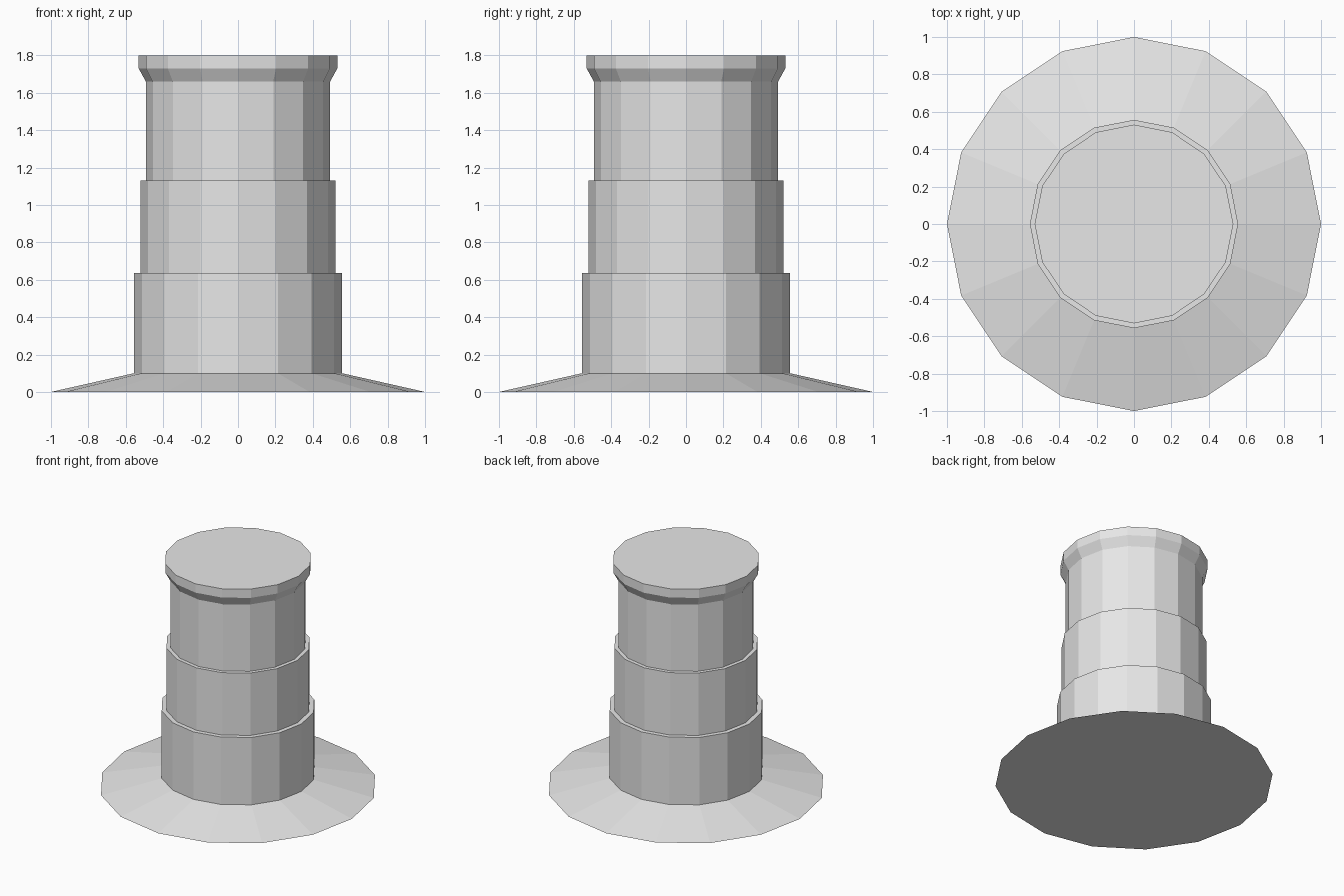
import bpy
import bmesh
from math import cos, sin, tau

SIDES = 16

cube = bpy.data.objects.get("Cube")
if cube:
    bpy.data.objects.remove(cube, do_unlink=True)

grey = bpy.data.materials.new("light_grey")
grey.use_nodes = True
grey.diffuse_color = (0.8, 0.8, 0.8, 1)
grey.node_tree.nodes["Principled BSDF"].inputs["Base Color"].default_value = (0.8, 0.8, 0.8, 1)


def lathe(name, profile, cap_bottom=False, cap_top=False):
    """Turn a (radius, height) profile, listed bottom to top, into a faceted part."""
    bm = bmesh.new()
    rings = [[bm.verts.new((r * cos(tau * i / SIDES), r * sin(tau * i / SIDES), z))
              for i in range(SIDES)] for r, z in profile]
    for low, high in zip(rings, rings[1:]):
        for i in range(SIDES):
            j = (i + 1) % SIDES
            bm.faces.new((low[i], low[j], high[j], high[i]))
    if cap_bottom:
        bm.faces.new(rings[0][::-1])
    if cap_top:
        bm.faces.new(rings[-1])
    mesh = bpy.data.meshes.new(name)
    bm.to_mesh(mesh)
    bm.free()
    mesh.materials.append(grey)
    obj = bpy.data.objects.new(name, mesh)
    bpy.context.collection.objects.link(obj)
    return obj


# Wide sloping foot with a flat underside
lathe("base_skirt", [(1.0, 0), (0.557, 0.1)], cap_bottom=True)

# Stepped drum tiers, each ending in a narrow ledge
lathe("lower_tier", [(0.557, 0.1), (0.557, 0.635), (0.522, 0.635)])
lathe("middle_tier", [(0.522, 0.635), (0.522, 1.13), (0.493, 1.13)])
lathe("upper_tier", [(0.493, 1.13), (0.493, 1.66)])

# Flared rim with a flat lid
lathe("top_rim", [(0.493, 1.66), (0.531, 1.73), (0.531, 1.8)], cap_top=True)
